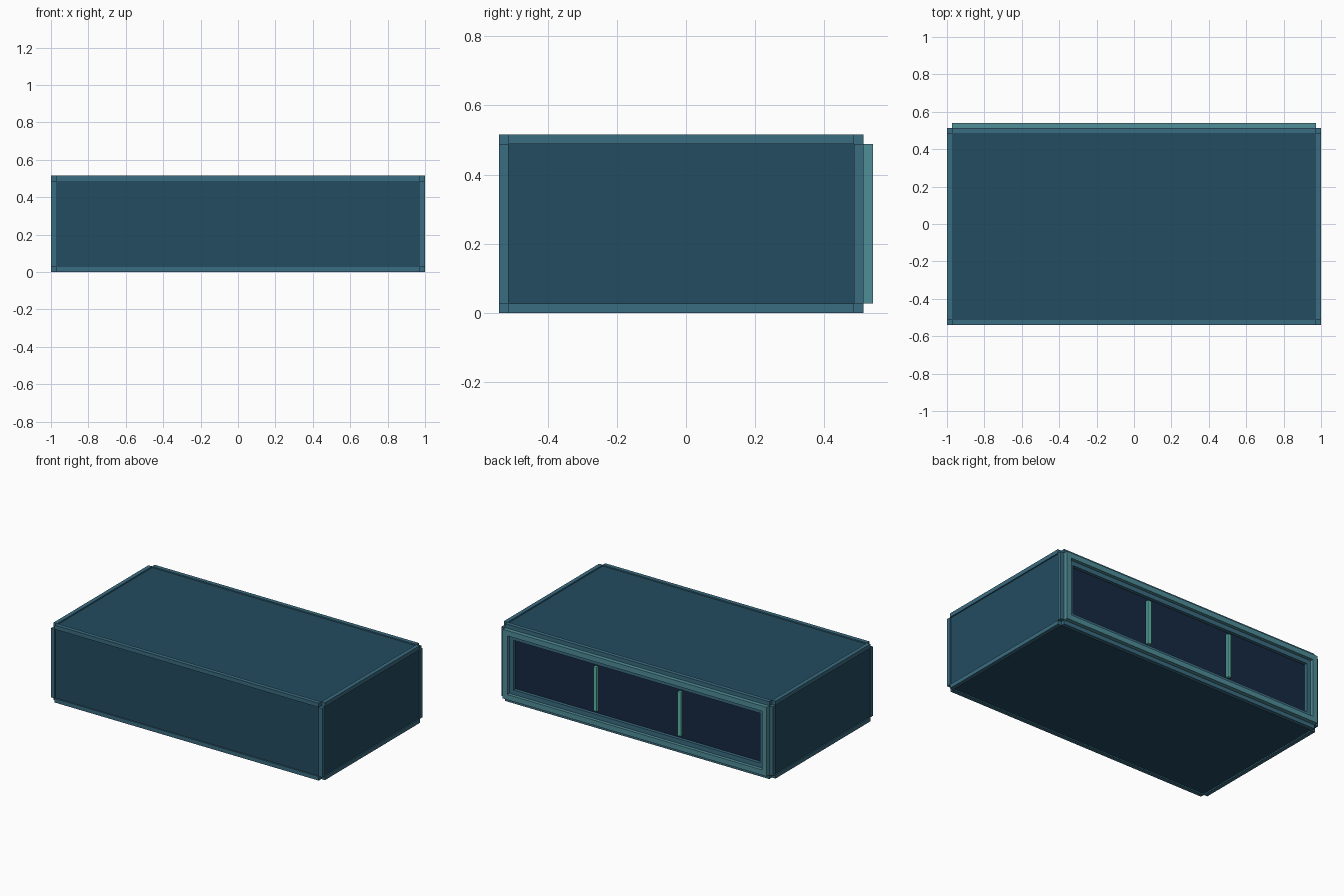
import bpy, bmesh
from mathutils import Vector

if "Cube" in bpy.data.objects:
    bpy.data.objects.remove(bpy.data.objects["Cube"])


def material(name, rgb):
    m = bpy.data.materials.new(name)
    m.diffuse_color = (*rgb, 1)
    m.use_nodes = True
    m.node_tree.nodes["Principled BSDF"].inputs["Base Color"].default_value = m.diffuse_color
    return m


SHELL = material("shell_blue", (0.017, 0.072, 0.115))
TRIM = material("edge_blue", (0.042, 0.15, 0.22))
FRAME = material("frame_teal", (0.08, 0.27, 0.31))
PANE = material("pane_navy", (0.008, 0.022, 0.055))
BAR = material("bar_green", (0.11, 0.47, 0.39))


def boxes(name, spans, mat):
    """One object from boxes given as (x0, x1, y0, y1, z0, z1)."""
    bm = bmesh.new()
    for x0, x1, y0, y1, z0, z1 in spans:
        made = bmesh.ops.create_cube(bm, size=1)["verts"]
        bmesh.ops.scale(bm, vec=Vector((x1 - x0, y1 - y0, z1 - z0)), verts=made)
        bmesh.ops.translate(bm, vec=Vector((x0 + x1, y0 + y1, z0 + z1)) / 2, verts=made)
    me = bpy.data.meshes.new(name)
    bm.to_mesh(me)
    bm.free()
    me.materials.append(mat)
    ob = bpy.data.objects.new(name, me)
    bpy.context.collection.objects.link(ob)
    return ob


def ring(name, x, z0, z1, w, y0, y1, mat):
    """Rectangular frame of bar width w, facing the back."""
    boxes(name, [(-x, x, y0, y1, z1 - w, z1), (-x, x, y0, y1, z0, z0 + w),
                 (-x, -x + w, y0, y1, z0 + w, z1 - w),
                 (x - w, x, y0, y1, z0 + w, z1 - w)], mat)


T = 0.027                       # edge strip thickness
LO = Vector((-1, -0.54, 0))
HI = Vector((1, 0.513, 0.515))
INSET = 0.008                   # panels sit just below the strips

# Wall panels between the edge strips
for axis, names in enumerate((("left_panel", "right_panel"), ("front_panel", None),
                              ("bottom_panel", "top_panel"))):
    for side, name in enumerate(names):
        if not name:
            continue
        lo, hi = LO + Vector((T,) * 3), HI - Vector((T,) * 3)
        if side:
            lo[axis], hi[axis] = HI[axis] - T, HI[axis] - INSET
        else:
            lo[axis], hi[axis] = LO[axis] + INSET, LO[axis] + T
        boxes(name, [(lo.x, hi.x, lo.y, hi.y, lo.z, hi.z)], SHELL)

# Twelve edge strips, stopping short of the corners
for axis, label in enumerate(("long", "side", "upright")):
    a, b = [i for i in range(3) if i != axis]
    spans = []
    for sa in (0, 1):
        for sb in (0, 1):
            lo, hi = LO.copy(), HI.copy()
            lo[axis] += T
            hi[axis] -= T
            for i, s in ((a, sa), (b, sb)):
                if s:
                    lo[i] = HI[i] - T
                else:
                    hi[i] = LO[i] + T
            spans.append((lo.x, hi.x, lo.y, hi.y, lo.z, hi.z))
    boxes(label + "_edge_strips", spans, TRIM)

# Stepped window frame on the back
ring("window_frame", 0.973, 0.027, 0.488, 0.035, 0.486, 0.54, FRAME)
ring("inner_frame", 0.938, 0.062, 0.453, 0.03, 0.486, 0.518, TRIM)

# Dark pane with two upright dividers
boxes("window_pane", [(-0.938, 0.938, 0.475, 0.497, 0.062, 0.453)], PANE)
boxes("pane_dividers", [(s * 0.31 - 0.012, s * 0.31 + 0.012, 0.495, 0.515, 0.11, 0.405)
                        for s in (-1, 1)], BAR)
